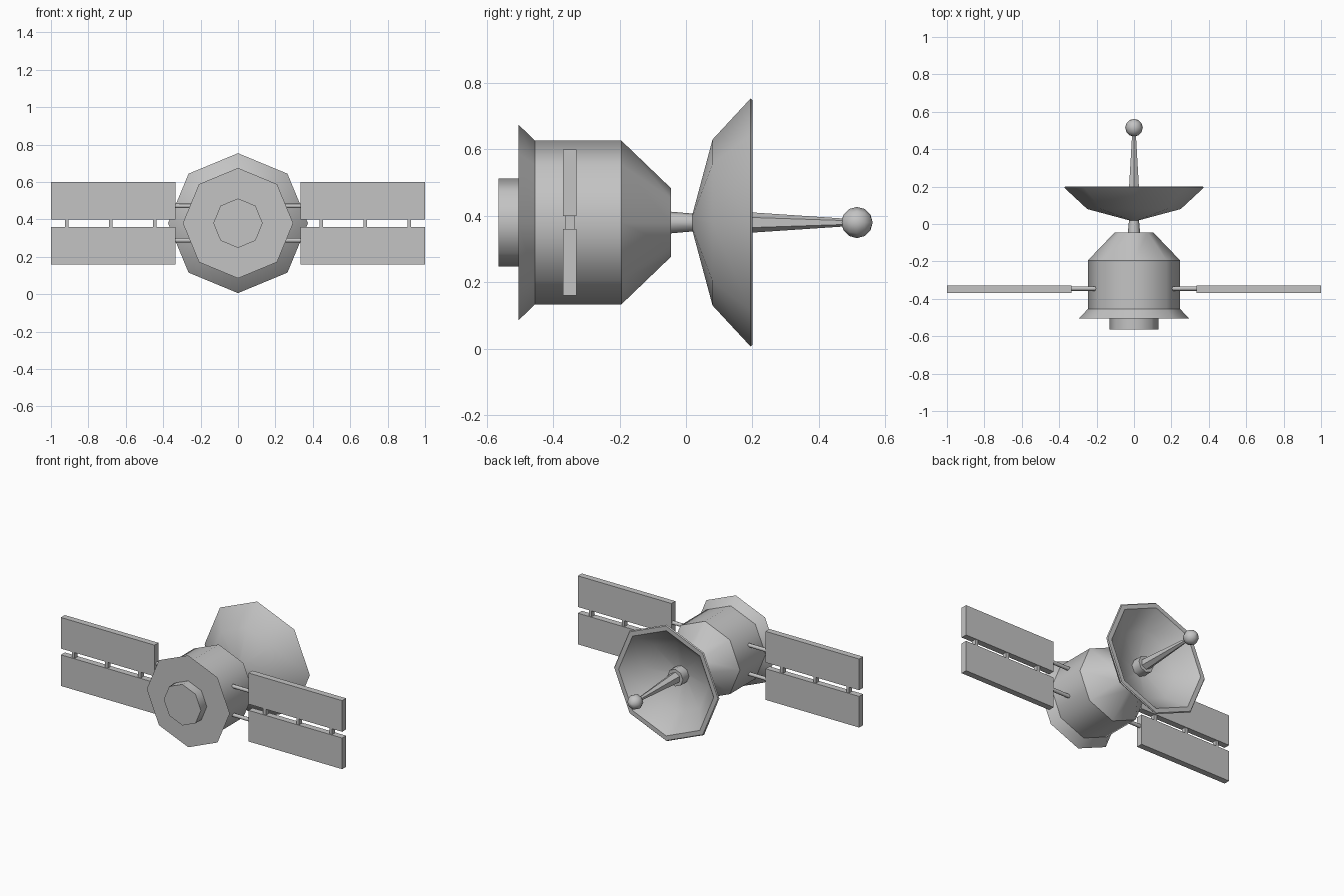
import bpy
import math
from mathutils import Matrix, Vector

if "Cube" in bpy.data.objects:
    bpy.data.objects.remove(bpy.data.objects["Cube"])

AXIS_Z = 0.38

grey = bpy.data.materials.new("satellite grey")
grey.use_nodes = True
colour = (0.55, 0.55, 0.55, 1)
grey.diffuse_color = colour
grey.node_tree.nodes["Principled BSDF"].inputs["Base Color"].default_value = colour


def finish(name, mesh, smooth=False):
    mesh.materials.append(grey)
    obj = bpy.data.objects.new(name, mesh)
    bpy.context.collection.objects.link(obj)
    if smooth:
        bpy.ops.object.select_all(action="DESELECT")
        obj.select_set(True)
        bpy.context.view_layer.objects.active = obj
        bpy.ops.object.shade_smooth_by_angle(angle=math.radians(46))
    return obj


def lathe(name, profile, sides=8, smooth=True):
    """Turn (y, radius) points about the long axis and cap both ends."""
    verts, faces = [], []
    for y, r in profile:
        for i in range(sides):
            a = math.tau * i / sides
            verts.append((r * math.sin(a), y, AXIS_Z + r * math.cos(a)))
    for k in range(len(profile) - 1):
        for i in range(sides):
            j = (i + 1) % sides
            a, b = k * sides, (k + 1) * sides
            faces.append((a + i, b + i, b + j, a + j))
    last = (len(profile) - 1) * sides
    faces.append(tuple(range(sides)))
    faces.append(tuple(reversed(range(last, last + sides))))
    mesh = bpy.data.meshes.new(name)
    mesh.from_pydata(verts, [], faces)
    mesh.update()
    import bmesh
    bm = bmesh.new()
    bm.from_mesh(mesh)
    bmesh.ops.recalc_face_normals(bm, faces=bm.faces)
    bm.to_mesh(mesh)
    bm.free()
    return finish(name, mesh, smooth)


def box(name, centre, size):
    import bmesh
    bm = bmesh.new()
    place = Matrix.Translation(Vector(centre)) @ Matrix.Diagonal((*size, 1))
    bmesh.ops.create_cube(bm, size=1, matrix=place)
    mesh = bpy.data.meshes.new(name)
    bm.to_mesh(mesh)
    bm.free()
    return finish(name, mesh)


def rod(name, centre, radius, length):
    import bmesh
    bm = bmesh.new()
    place = Matrix.Translation(Vector(centre)) @ Matrix.Rotation(math.pi / 2, 4, "Y")
    bmesh.ops.create_cone(bm, cap_ends=True, segments=8, radius1=radius,
                          radius2=radius, depth=length, matrix=place)
    mesh = bpy.data.meshes.new(name)
    bm.to_mesh(mesh)
    bm.free()
    return finish(name, mesh, True)


# Body, from the front hatch to the neck
lathe("front_hatch", [(-0.565, 0.132), (-0.505, 0.132)])
lathe("front_skirt", [(-0.505, 0.295), (-0.455, 0.247)])
lathe("hull", [(-0.455, 0.247), (-0.195, 0.247)])
lathe("rear_cone", [(-0.195, 0.247), (-0.045, 0.103)])
lathe("neck", [(-0.05, 0.033), (0.03, 0.026)])

# Hollow dish with a thin rim
lathe("dish", [(0.02, 0.027), (0.08, 0.25), (0.195, 0.374), (0.201, 0.368),
               (0.201, 0.338), (0.095, 0.228), (0.04, 0.027)])

# Antenna inside the dish
lathe("antenna_socket", [(0.04, 0.055), (0.11, 0.055)])
lathe("antenna_mast", [(0.1, 0.037), (0.49, 0.011)], sides=6)
ball = [(0.515 - 0.047 * math.cos(math.pi * k / 6),
         max(0.002, 0.047 * math.sin(math.pi * k / 6))) for k in range(7)]
lathe("antenna_ball", ball)

# Solar wings
for side, s in (("left", 1), ("right", -1)):
    for level, d in (("upper", 1), ("lower", -1)):
        box(f"{side}_{level}_panel", (s * 0.667, -0.35, AXIS_Z + d * 0.12),
            (0.665, 0.04, 0.2))
        rod(f"{side}_{level}_strut", (s * 0.272, -0.345, AXIS_Z + d * 0.092),
            0.012, 0.135)
    for n, x in enumerate((0.445, 0.68, 0.915)):
        box(f"{side}_panel_link_{n + 1}", (s * x, -0.35, AXIS_Z),
            (0.02, 0.03, 0.044))
